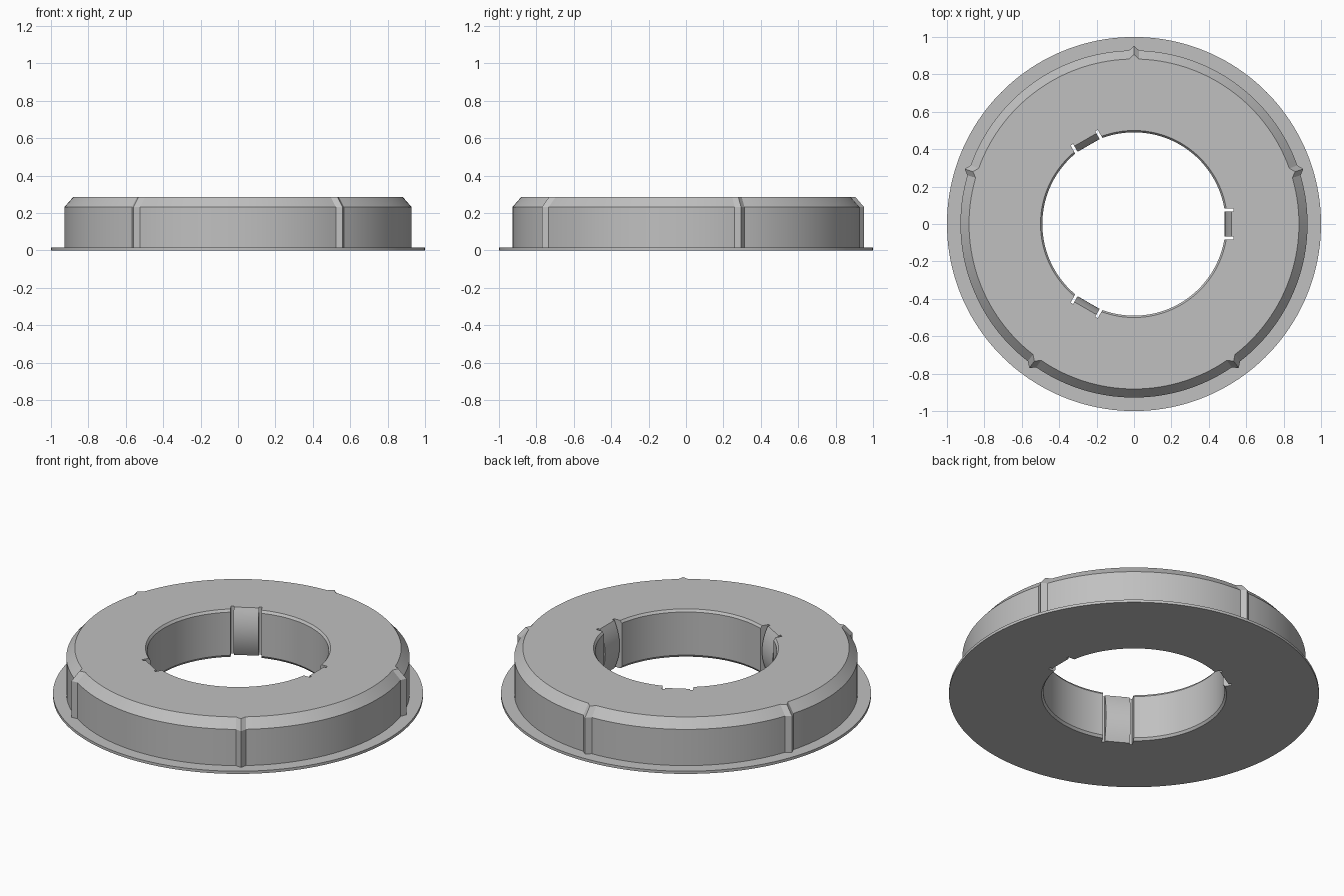
import bpy, bmesh, math
from mathutils import Matrix

if "Cube" in bpy.data.objects:
    bpy.data.objects.remove(bpy.data.objects["Cube"])

grey = bpy.data.materials.new("plain grey")
grey.diffuse_color = (0.53, 0.53, 0.53, 1)
grey.use_nodes = True
grey.node_tree.nodes["Principled BSDF"].inputs["Base Color"].default_value = grey.diffuse_color


def make_object(name, bm, material=grey):
    bmesh.ops.recalc_face_normals(bm, faces=bm.faces)
    mesh = bpy.data.meshes.new(name)
    bm.to_mesh(mesh)
    bm.free()
    mesh.materials.append(material)
    obj = bpy.data.objects.new(name, mesh)
    bpy.context.collection.objects.link(obj)
    return obj


def smooth(obj):
    bpy.ops.object.select_all(action='DESELECT')
    bpy.context.view_layer.objects.active = obj
    obj.select_set(True)
    bpy.ops.object.shade_smooth_by_angle(angle=math.radians(20))


H = 0.285
# ring section: radius, height, how far the ribs push it out
section = [(0.50, 0, 0), (1.0, 0, 0), (1.0, 0.016, 0), (0.928, 0.016, 0.024),
           (0.928, 0.232, 0.024), (0.882, H, 0.024), (0.50, H, 0),
           (0.49, H - 0.014, 0), (0.49, 0.014, 0)]

# angles around the ring, with three tight columns at each of the five ribs
columns = []
half, steps = 0.03, 30
for k in range(5):
    a = math.radians(90 + 72 * k)
    span = 2 * math.pi / 5 - 2 * half
    columns.append((a, 1))
    columns += [(a + half + span * i / steps, 0) for i in range(steps + 1)]

# flanged ring body
bm = bmesh.new()
loops = [[bm.verts.new(((r + d * rib) * math.cos(a), (r + d * rib) * math.sin(a), z))
          for r, z, d in section] for a, rib in columns]
for i, here in enumerate(loops):
    there = loops[(i + 1) % len(loops)]
    for j in range(len(section)):
        k = (j + 1) % len(section)
        bm.faces.new((here[j], there[j], there[k], here[k]))
body = make_object("ring_body", bm)

# pockets in the bore and the bulged spring tabs inside them
for k in range(3):
    turn = Matrix.Rotation(math.radians(120 * k), 4, 'Z')
    bm = bmesh.new()
    bmesh.ops.create_cube(bm, size=1, matrix=turn @ Matrix.Translation((0.465, 0, H / 2))
                          @ Matrix.Diagonal((0.136, 0.168, 0.6, 1)))
    cutter = make_object("pocket_cutter", bm)
    cutter.hide_render = True
    cutter.hide_set(True)
    cut = body.modifiers.new("pocket", 'BOOLEAN')
    cut.object = cutter
    cut.operation = 'DIFFERENCE'
    cut.solver = 'EXACT'

    bm = bmesh.new()
    n = 16
    profile = [(0.537, 0), (0.537, H)]
    for i in range(n + 1):
        t = 1 - 2 * i / n
        profile.append((0.485 + 0.035 * t * t, H / 2 * (1 + t)))
    face = bm.faces.new([bm.verts.new((x, -0.068, z)) for x, z in profile])
    side = bmesh.ops.extrude_face_region(bm, geom=[face])
    bmesh.ops.translate(bm, vec=(0, 0.136, 0),
                        verts=[v for v in side["geom"] if isinstance(v, bmesh.types.BMVert)])
    bmesh.ops.transform(bm, matrix=turn, verts=bm.verts)
    smooth(make_object("spring_tab", bm))

# apply the cuts, then remove the cutters
bpy.context.view_layer.objects.active = body
for mod in list(body.modifiers):
    cutter = mod.object
    bpy.ops.object.modifier_apply(modifier=mod.name)
    bpy.data.objects.remove(cutter)
smooth(body)
